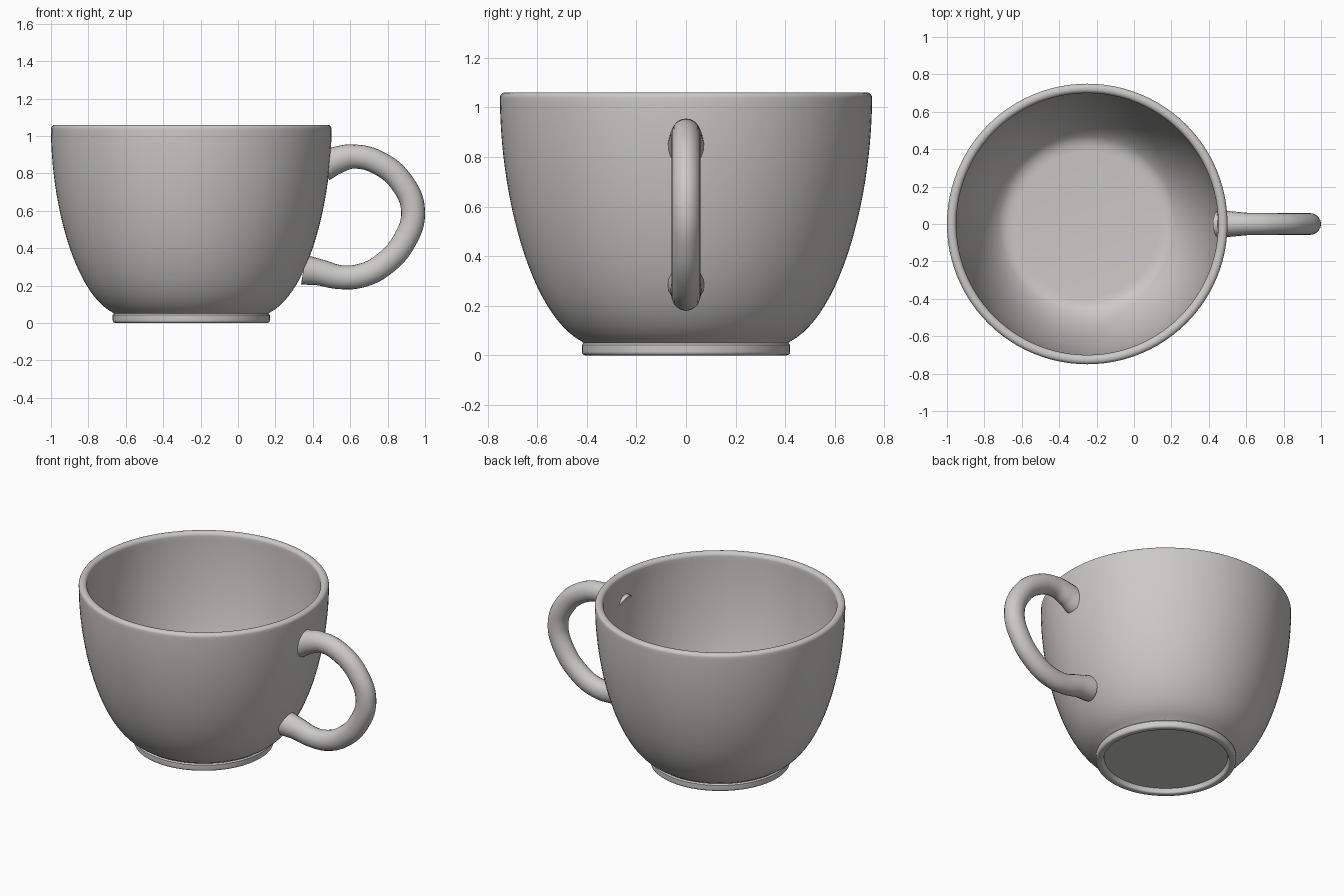
import bpy, bmesh, math
from mathutils import Vector
from mathutils.geometry import interpolate_bezier

cube = bpy.data.objects.get("Cube")
if cube:
    bpy.data.objects.remove(cube, do_unlink=True)

# Glazed ceramic colour
ceramic = bpy.data.materials.new("warm grey ceramic")
colour = (0.6, 0.59, 0.57, 1)
ceramic.use_nodes = True
ceramic.diffuse_color = colour
ceramic.node_tree.nodes["Principled BSDF"].inputs["Base Color"].default_value = colour


def bezier(*points, steps=24):
    """Sample a cubic curve given as radius, height pairs."""
    a, b, c, d = (Vector((r, 0, z)) for r, z in points)
    return [(p.x, p.z) for p in interpolate_bezier(a, b, c, d, steps)]


def corner(cx, cz, radius, start, end, steps=6):
    """Sample a rounded corner between two angles in degrees."""
    angles = [math.radians(start + (end - start) * i / steps) for i in range(steps + 1)]
    return [(cx + radius * math.cos(a), cz + radius * math.sin(a)) for a in angles]


def finish(obj, angle):
    bpy.ops.object.select_all(action="DESELECT")
    obj.select_set(True)
    bpy.context.view_layer.objects.active = obj
    if obj.type == "CURVE":
        bpy.ops.object.convert(target="MESH")
        obj = bpy.context.object
    bpy.ops.object.shade_smooth_by_angle(angle=math.radians(angle))


# Cup body: one closed profile, from the recessed underside to the inner floor
profile = [(0, 0.03), (0.37, 0.03)]
profile += corner(0.388, 0.012, 0.012, 180, 270)
profile += corner(0.405, 0.015, 0.015, 270, 360)
profile += [(0.42, 0.042), (0.413, 0.05)]
profile += bezier((0.42, 0.056), (0.62, 0.16), (0.745, 0.62), (0.75, 1.02))
profile += corner(0.728, 1.038, 0.022, 0, 90)
profile += corner(0.724, 1.036, 0.024, 90, 180)
profile += bezier((0.70, 1.01), (0.695, 0.62), (0.60, 0.22), (0.45, 0.12))
profile += [(0.42, 0.11), (0.39, 0.107), (0, 0.107)]

bm = bmesh.new()
verts = [bm.verts.new((r, 0, z)) for r, z in profile]
edges = [bm.edges.new(pair) for pair in zip(verts, verts[1:])]
bmesh.ops.spin(bm, geom=verts + edges, cent=(0, 0, 0), axis=(0, 0, 1),
               angle=math.tau, steps=96, use_duplicate=False)
bmesh.ops.remove_doubles(bm, verts=bm.verts, dist=0.0005)
bmesh.ops.recalc_face_normals(bm, faces=bm.faces)
mesh = bpy.data.meshes.new("cup_body")
bm.to_mesh(mesh)
bm.free()
body = bpy.data.objects.new("cup_body", mesh)
body.location.x = -0.25
mesh.materials.append(ceramic)
bpy.context.collection.objects.link(body)
finish(body, 40)

# Handle: a tube that flares where it joins the wall
path = [(0.455, 0.84, 1.3), (0.52, 0.868, 1.15), (0.62, 0.89, 1), (0.76, 0.852, 1),
        (0.88, 0.745, 1), (0.936, 0.60, 1), (0.89, 0.44, 1), (0.77, 0.307, 1),
        (0.66, 0.254, 1), (0.55, 0.245, 1), (0.43, 0.272, 1.1), (0.35, 0.285, 1.25)]
curve = bpy.data.curves.new("handle", "CURVE")
curve.dimensions = "3D"
curve.bevel_depth = 0.064
curve.bevel_resolution = 8
curve.resolution_u = 8
curve.use_fill_caps = True
spline = curve.splines.new("BEZIER")
spline.bezier_points.add(len(path) - 1)
for point, (x, z, width) in zip(spline.bezier_points, path):
    point.co = (x, 0, z)
    point.radius = width
    point.handle_left_type = point.handle_right_type = "AUTO"
curve.materials.append(ceramic)
handle = bpy.data.objects.new("handle", curve)
handle.scale.y = 0.92
bpy.context.collection.objects.link(handle)
finish(handle, 50)
